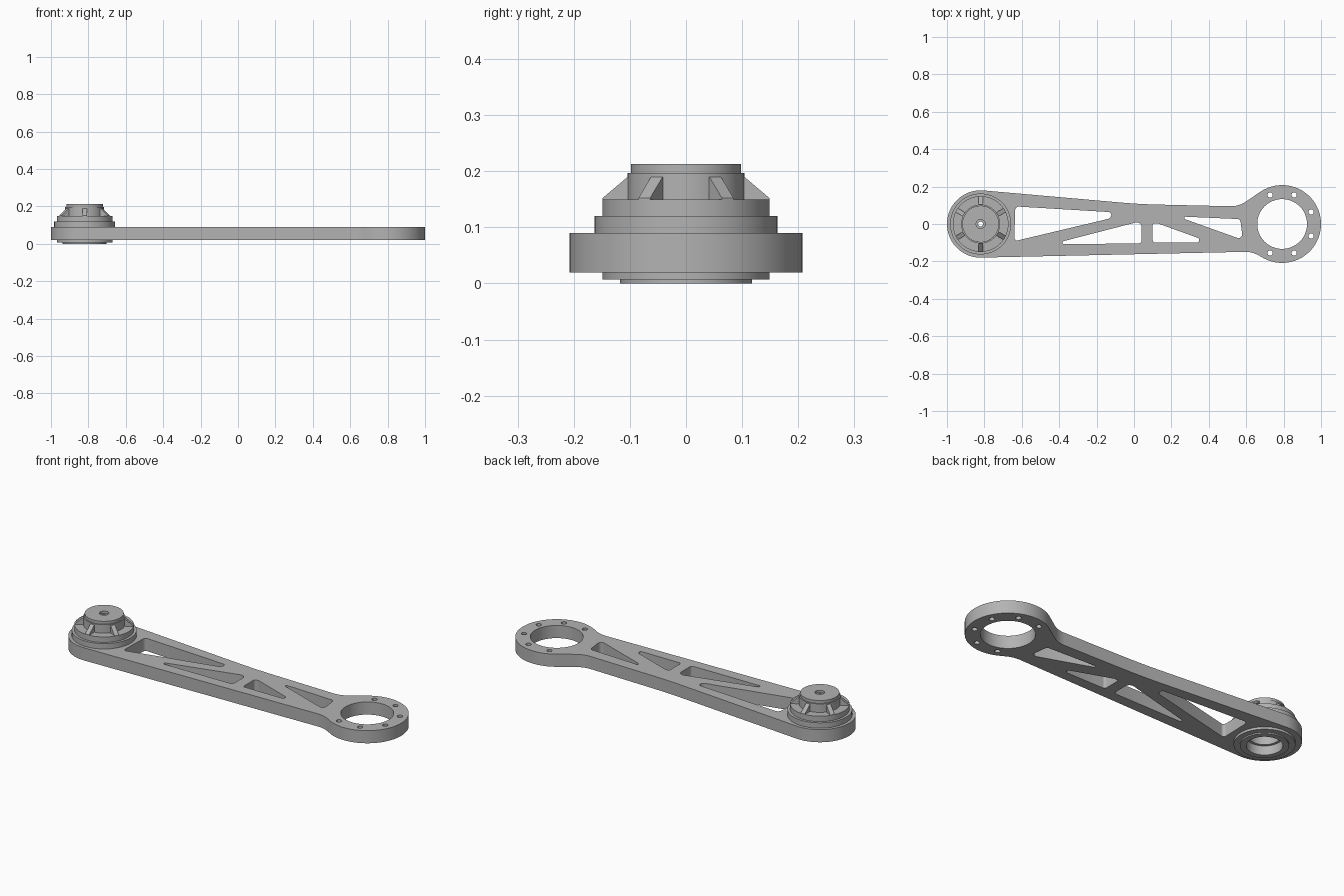
import bpy, bmesh, math
from mathutils import Vector, Matrix

cube = bpy.data.objects.get("Cube")
if cube:
    bpy.data.objects.remove(cube, do_unlink=True)

HUB = Vector((-0.82, 0))
RING = Vector((0.792, 0))
Z0, Z1 = 0.02, 0.09

# Single machined metal colour
metal = bpy.data.materials.new("light_grey_metal")
metal.use_nodes = True
GREY = (0.45, 0.45, 0.45, 1)
metal.diffuse_color = GREY
metal.node_tree.nodes["Principled BSDF"].inputs["Base Color"].default_value = GREY


def finish(bm, name):
    """Turn a bmesh into a smooth-shaded object with sharp edges kept."""
    bmesh.ops.remove_doubles(bm, verts=bm.verts, dist=0.00005)
    bmesh.ops.recalc_face_normals(bm, faces=bm.faces)
    mesh = bpy.data.meshes.new(name)
    bm.to_mesh(mesh)
    bm.free()
    mesh.materials.append(metal)
    obj = bpy.data.objects.new(name, mesh)
    bpy.context.collection.objects.link(obj)
    bpy.ops.object.select_all(action="DESELECT")
    obj.select_set(True)
    bpy.context.view_layer.objects.active = obj
    bpy.ops.object.shade_smooth_by_angle(angle=math.radians(30))
    return obj


def arc(center, radius, start, end, steps):
    """Points on an arc, angles in degrees."""
    angles = [math.radians(start + (end - start) * i / steps) for i in range(steps + 1)]
    return [center + radius * Vector((math.cos(a), math.sin(a))) for a in angles]


def circle(center, radius, steps):
    return arc(center, radius, 0, 360, steps)[:-1]


def fillet(prev, corner, nxt, radius, steps=6):
    """Replace a corner by a tangent arc."""
    a, b = (prev - corner).normalized(), (nxt - corner).normalized()
    half = a.angle(b) / 2
    t = radius / math.tan(half)
    start, end = corner + a * t, corner + b * t
    mid = corner + (a + b).normalized() * (radius / math.sin(half))
    u, v = start - mid, end - mid
    sweep = u.angle_signed(v)
    return [mid + Matrix.Rotation(-sweep * i / steps, 2) @ u for i in range(steps + 1)]


def rounded(corners):
    """Closed polygon of (x, y, radius) corners with rounded corners."""
    pts = [Vector(c[:2]) for c in corners]
    n = len(pts)
    out = []
    for i in range(n):
        out += fillet(pts[i - 1], pts[i], pts[(i + 1) % n], corners[i][2])
    return out


# Arm outline: hub end, lower edge, ring end, upper edge
hub_arc = arc(HUB, 0.18, 84, 268, 36)
ring_arc = arc(RING, 0.208, -122, 122, 48)
low, high, bend = Vector((0.63, -0.148)), Vector((0.56, 0.094)), Vector((0.03, 0.106))
outline = hub_arc + fillet(hub_arc[-1], low, ring_arc[0], 0.14)
outline += ring_arc + fillet(ring_arc[-1], high, bend, 0.14)
outline += fillet(high, bend, hub_arc[0], 3.0)

# Lightening pockets between the truss webs
pockets = [
    [(-0.635, 0.094, 0.02), (-0.10, 0.062, 0.016), (-0.135, 0.028, 0.02), (-0.64, -0.092, 0.015)],
    [(-0.44, -0.108, 0.008), (0.04, -0.104, 0.015), (0.04, 0.016, 0.025)],
    [(0.10, 0.004, 0.012), (0.125, 0.004, 0.02), (0.41, -0.099, 0.013), (0.10, -0.099, 0.012)],
    [(0.23, 0.041, 0.007), (0.568, 0.026, 0.018), (0.582, -0.085, 0.02)],
]
loops = [outline, circle(HUB, 0.14, 64), circle(RING, 0.133, 64)]
loops += [rounded(p) for p in pockets]

# Bolt holes around the outer side of the ring
for k in range(6):
    a = math.radians(-112.5 + 45 * k)
    loops.append(circle(RING + 0.168 * Vector((math.cos(a), math.sin(a))), 0.014, 20))

# Arm plate: filled flat curve with holes, given thickness
curve = bpy.data.curves.new("arm_outline", "CURVE")
curve.dimensions = "2D"
curve.fill_mode = "BOTH"
curve.extrude = (Z1 - Z0) / 2
for loop in loops:
    spline = curve.splines.new("POLY")
    spline.points.add(len(loop) - 1)
    for point, p in zip(spline.points, loop):
        point.co = (p.x, p.y, 0, 1)
    spline.use_cyclic_u = True
helper = bpy.data.objects.new("arm_outline", curve)
bpy.context.collection.objects.link(helper)
bpy.context.view_layer.update()
flat = helper.evaluated_get(bpy.context.evaluated_depsgraph_get())
bm = bmesh.new()
bm.from_mesh(flat.to_mesh())
flat.to_mesh_clear()
bpy.data.objects.remove(helper, do_unlink=True)
bmesh.ops.translate(bm, verts=bm.verts, vec=(0, 0, (Z0 + Z1) / 2))
finish(bm, "arm_plate")


def lathe(profile, name, steps=64):
    """Spin a closed (radius, height) profile around the hub axis."""
    bm = bmesh.new()
    rows = []
    for i in range(steps):
        a = 2 * math.pi * i / steps
        rows.append([bm.verts.new((HUB.x + r * math.cos(a), r * math.sin(a), z)) for r, z in profile])
    for i in range(steps):
        here, there = rows[i], rows[(i + 1) % steps]
        for j in range(len(profile)):
            bm.faces.new((here[j - 1], there[j - 1], there[j], here[j]))
    return finish(bm, name)


# Stepped hub, hollow underneath, with a counterbored cap
lathe([
    (0.088, 0), (0.118, 0), (0.118, 0.007), (0.149, 0.007), (0.149, Z0), (0.145, Z0),
    (0.145, Z1), (0.163, Z1), (0.163, 0.12), (0.149, 0.12), (0.149, 0.15),
    (0.104, 0.15), (0.104, 0.197), (0.098, 0.197), (0.098, 0.213),
    (0.024, 0.213), (0.024, 0.2), (0.013, 0.2), (0.013, 0.18),
    (0.075, 0.18), (0.075, 0.05), (0.088, 0.05),
], "hub")

# Six sloped ribs around the hub neck
bm = bmesh.new()
for k in range(6):
    turn = Matrix.Translation((HUB.x, 0, 0)) @ Matrix.Rotation(math.radians(30 + 60 * k), 4, "Z")
    section = [(0.095, 0.148), (0.149, 0.148), (0.149, 0.152), (0.104, 0.19), (0.095, 0.19)]
    sides = [[bm.verts.new(turn @ Vector((r, w, z))) for r, z in section] for w in (-0.012, 0.012)]
    for side in sides:
        bm.faces.new(side)
    for j in range(len(section)):
        bm.faces.new((sides[0][j - 1], sides[0][j], sides[1][j], sides[1][j - 1]))
finish(bm, "hub_ribs")
